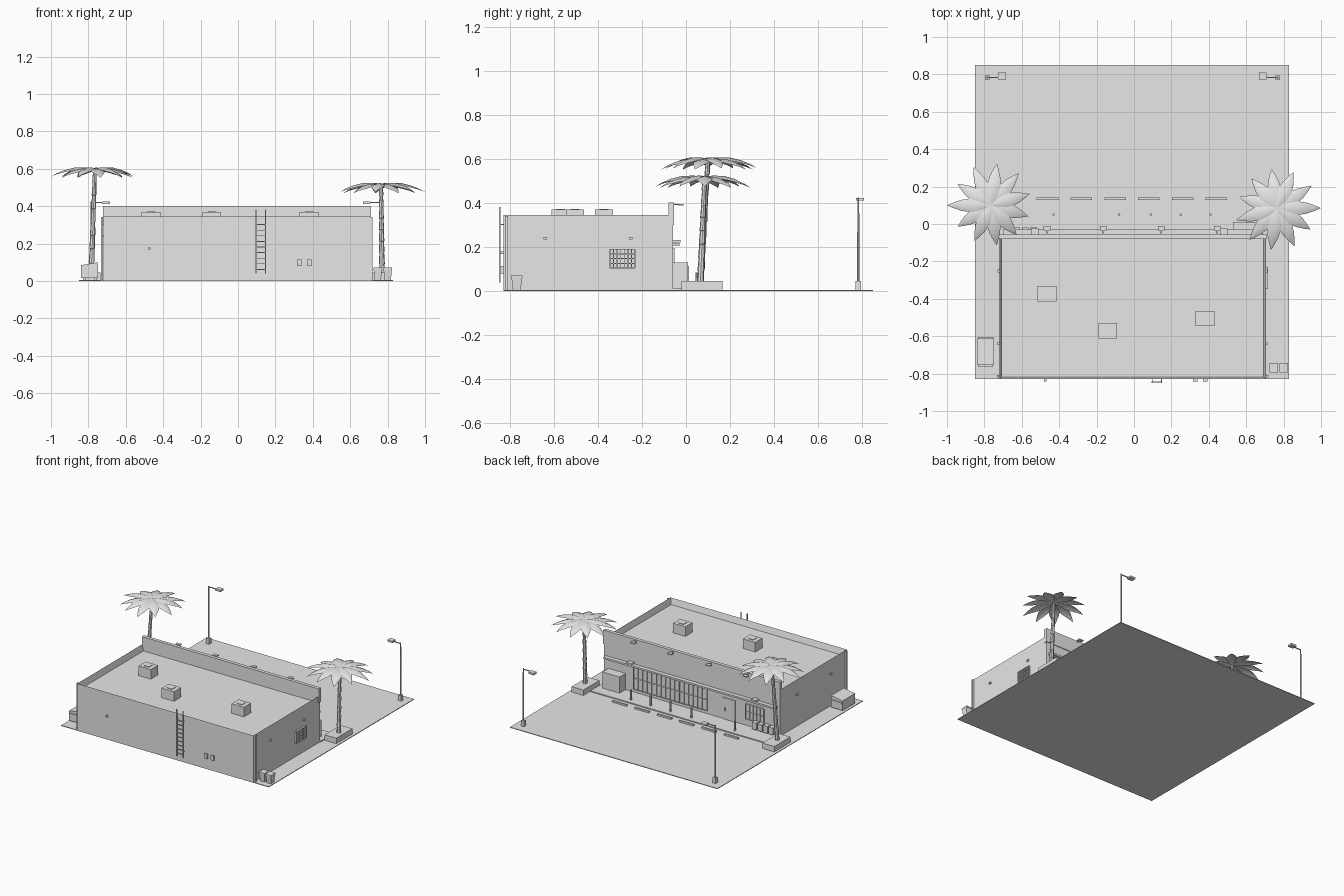
import bpy, bmesh, math, random
from mathutils import Vector

if "Cube" in bpy.data.objects:
    bpy.data.objects.remove(bpy.data.objects["Cube"])

random.seed(4)
gray = bpy.data.materials.new("plain_gray")
gray.diffuse_color = (0.8, 0.8, 0.8, 1)
gray.use_nodes = True
gray.node_tree.nodes["Principled BSDF"].inputs["Base Color"].default_value = gray.diffuse_color


def finish(name, bm):
    bmesh.ops.recalc_face_normals(bm, faces=bm.faces)
    me = bpy.data.meshes.new(name)
    bm.to_mesh(me)
    bm.free()
    me.materials.append(gray)
    ob = bpy.data.objects.new(name, me)
    bpy.context.collection.objects.link(ob)
    return ob


def add_box(bm, x0, x1, y0, y1, z0, z1, flare=0.0):
    """Box from limits; flare moves the bottom corners inwards."""
    vs = bmesh.ops.create_cube(bm, size=1)["verts"]
    for v in vs:
        low = v.co.z < 0
        f = flare if low else 0
        v.co = (x0 + f if v.co.x < 0 else x1 - f,
                y0 + f if v.co.y < 0 else y1 - f, z0 if low else z1)
    return vs


def boxes(name, items, flare=0.0):
    bm = bmesh.new()
    for b in items:
        add_box(bm, *b, flare=flare)
    return finish(name, bm)


def tube(name, pts, radii, n=8):
    """Round tube of horizontal or vertical rings through the points."""
    bm = bmesh.new()
    rings = []
    for p, r in zip(pts, radii):
        rings.append([bm.verts.new((p[0] + r * math.cos(2 * math.pi * i / n),
                                    p[1] + r * math.sin(2 * math.pi * i / n), p[2])) for i in range(n)])
    for a, b in zip(rings, rings[1:]):
        for i in range(n):
            bm.faces.new((a[i], a[(i + 1) % n], b[(i + 1) % n], b[i]))
    bm.faces.new(rings[0])
    bm.faces.new(rings[-1])
    return finish(name, bm)


# Lot and walkway
boxes("lot", [(-.85, .83, -.83, .85, 0, .005)])
boxes("walkway", [(-.72, .71, -.06, .09, .004, .012)])

# Main building: box with a sunken roof
bm = bmesh.new()
add_box(bm, -.72, .705, -.83, -.06, .003, .345)
bm.normal_update()
top = max(bm.faces, key=lambda f: f.calc_center_median().z)
bmesh.ops.inset_region(bm, faces=[top], thickness=.016)
for v in top.verts:
    v.co.z = .30
finish("building", bm)
boxes("front_parapet", [(-.722, .71, -.08, -.055, .30, .402)])
boxes("facade_ledge", [(-.70, .69, -.06, -.03, .205, .218)])

# Rooftop units with a small cap
for x, y in ((-.465, -.373), (-.14, -.57), (.38, -.505)):
    boxes("roof_unit", [(x - .05, x + .05, y - .041, y + .041, .298, .37),
                        (x - .02, x + .02, y - .02, y + .02, .37, .374)])


# Barred windows: frame, mullions and a thin pane, mapped onto a wall
def window(name, wall, a0, a1, z0, z1, cols, rows, depth=.008):
    w = .004
    parts = [(a0, a1, z0, z1, .002)]
    for i in range(cols + 1):
        a = a0 + (a1 - a0) * i / cols
        parts.append((a - w / 2, a + w / 2, z0, z1, depth))
    for i in range(rows + 1):
        z = z0 + (z1 - z0) * i / rows
        parts.append((a0, a1, z - w / 2, z + w / 2, depth))
    out = []
    for p0, p1, q0, q1, d in parts:
        if wall == "facade":
            out.append((p0, p1, -.062, -.06 + d, q0, q1))
        else:
            out.append((.703, .705 + d, p0, p1, q0, q1))
    boxes(name, out)


window("long_window", "facade", -.13, .465, .035, .195, 16, 2)
window("small_window", "facade", -.59, -.445, .06, .17, 5, 2)
window("side_window", "side", -.345, -.232, .105, .19, 7, 4, .012)
boxes("door", [(-.357, -.258, -.061, -.055, .012, .168),
               (-.28, -.274, -.056, -.048, .075, .10)])

# Lamps over the facade and on the side walls
for x in (-.465, -.165, .145, .445):
    boxes("facade_lamp", [(x - .004, x + .004, -.06, -.025, .391, .396),
                          (x - .018, x + .018, -.035, -.012, .388, .396)])
for y in (-.64, -.25):
    boxes("side_lamp", [(.70, .715, y - .008, y + .008, .235, .246),
                        (-.731, -.715, y - .008, y + .008, .235, .246)])
boxes("back_lamp", [(-.482, -.469, -.842, -.825, .168, .18)])
boxes("wall_lamp", [(x - .02, x + .02, -.06, -.025, .222, .232) for x in (-.53, .48)])

# Downpipes, ladder and meters
for x in (-.727, .712):
    boxes("downpipe", [(x - .006, x + .006, -.822, -.808, .005, .342)])
rungs = [(.097, .147, -.847, -.843, z, z + .004) for z in [.06 + .03 * i for i in range(9)]]
rails = [(x - .003, x + .003, -.85, -.842, .04, .382) for x in (.097, .147)]
ties = [(x - .002, x + .002, -.844, -.828, z, z + .004) for x in (.097, .147) for z in (.08, .3)]
boxes("ladder", rungs + rails + ties)
boxes("meters", [(x - .012, x + .012, -.842, -.828, .08, .115) for x in (.328, .38)])

# Ice chest, vending boxes along the facade
boxes("ice_chest", [(.53, .67, -.06, .01, .01, .13), (.598, .602, .008, .013, .03, .115)])
boxes("news_boxes", [(x, x + .036, -.055, -.02, .02, .07) for x in (-.69, -.645, -.60, -.555)]
      + [(x + .012, x + .024, -.044, -.03, .008, .02) for x in (-.69, -.645, -.60, -.555)])

# Bollards and wheel stops
for x in (-.43, -.08, .09, .25, .41):
    tube("bollard", [(x, .05, .01), (x, .05, .085)], [.007, .007])
boxes("wheel_stops", [(x, x + .115, .128, .142, .004, .016)
                      for x in [-.52 + .1805 * i for i in range(6)]])

# Waste container with a sloped lid, and two flared bins
bm = bmesh.new()
vs = add_box(bm, -.84, -.748, -.755, -.61, .015, .10)
for v in vs:
    if v.co.z > .05 and v.co.x < -.8:
        v.co.z = .085
add_box(bm, -.835, -.755, -.762, -.603, .06, .072)
for x in (-.83, -.77):
    for y in (-.74, -.64):
        add_box(bm, x, x + .015, y, y + .015, .004, .016)
finish("waste_container", bm)
boxes("bins", [(x, x + .045, -.793, -.745, .005, .062) for x in (.725, .778)], flare=.006)
boxes("bin_lids", [(x - .001, x + .046, -.795, -.743, .062, .072) for x in (.725, .778)])

# Street lamps at the far corners
for s, px in ((1, -.785), (-1, .768)):
    tube("lamp_pole", [(px, .783, .005), (px, .783, .425)], [.006, .004])
    hx = px + s * .08
    boxes("lamp_head", [(px - .012, px + .012, .771, .795, .004, .045),
                        (min(px, hx), max(px, hx), .78, .786, .417, .422),
                        (hx - .021, hx + .021, .773, .809, .411, .424)])


# Palms: planter, tapered ringed trunk and a crown of folded drooping leaves
def palm(base, crown, planter, turn, n=11):
    boxes("planter", [planter])
    b, c = Vector(base), Vector(crown)
    pts, rad = [], []
    for i in range(9):
        t = i / 8
        p = b.lerp(c, t)
        pts += [p, p + (c - b) * .003]
        rad += [.014 - .005 * t, .0165 - .005 * t]
    tube("palm_trunk", pts, rad)
    # distance, half width, rise of the midrib, drop of the edge
    prof = [(0, .006, 0, .001), (.05, .024, .008, .008), (.11, .037, .006, .013),
            (.16, .029, -.006, .011), (.205, .013, -.024, .005), (.235, 0, -.042, 0)]
    bm = bmesh.new()
    for k in range(n):
        a = turn + 2 * math.pi * k / n
        u = Vector((math.cos(a), math.sin(a), 0))
        w = Vector((-u.y, u.x, 0))
        size = 1 if k == 0 else random.uniform(.88, .98)
        lift = .006 * (k % 2)
        rows = []
        for r, h, z, d in prof:
            m = c + u * r * size + Vector((0, 0, z - lift))
            row = [m - w * h - Vector((0, 0, d)), m, m + w * h - Vector((0, 0, d))]
            rows.append([bm.verts.new(q) for q in (row if h else [m])])
        for p, q in zip(rows, rows[1:]):
            for j in (0, 1):
                if len(q) == 1:
                    bm.faces.new((p[j], q[0], p[j + 1]))
                else:
                    bm.faces.new((p[j], q[j], q[j + 1], p[j + 1]))
    ob = finish("palm_leaves", bm)
    # leaf normals face upward
    for f in ob.data.polygons:
        f.use_smooth = True
        if f.normal.z < 0:
            f.flip()
    ob.data.update()


palm((-.785, .065, .03), (-.765, .10, .60), (-.83, -.735, -.02, .165, .004, .045), math.pi)
palm((.77, .065, .03), (.765, .085, .517), (.715, .81, -.02, .165, .004, .045), 0)
